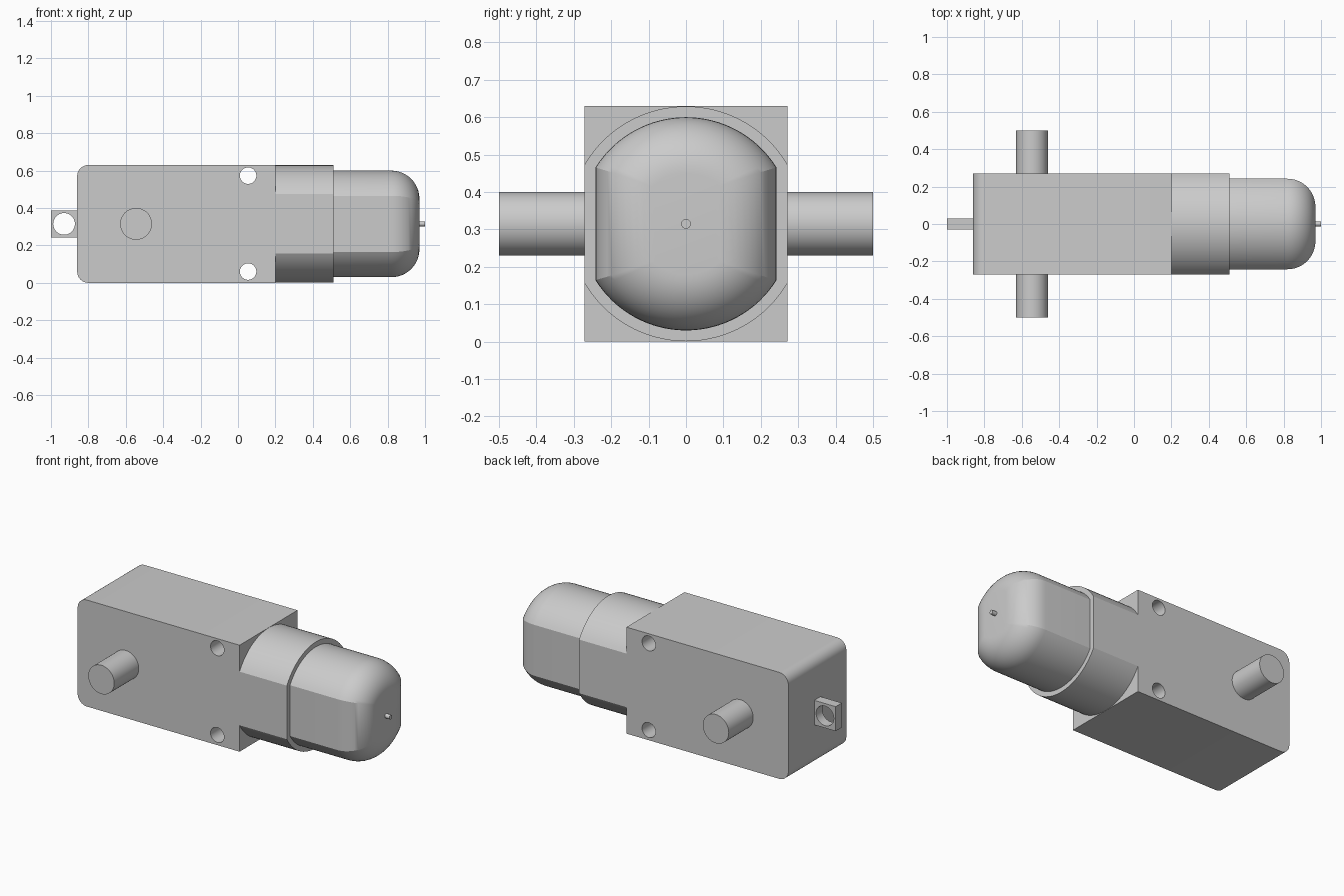
import bpy, bmesh, math
from mathutils import Matrix, Vector

if "Cube" in bpy.data.objects:
    bpy.data.objects.remove(bpy.data.objects["Cube"])

ZC = 0.315  # height of the motor axis

grey = bpy.data.materials.new("light_grey")
grey.diffuse_color = (0.6, 0.6, 0.6, 1)
grey.use_nodes = True
grey.node_tree.nodes["Principled BSDF"].inputs["Base Color"].default_value = grey.diffuse_color


def finish(name, bm):
    bmesh.ops.recalc_face_normals(bm, faces=bm.faces)
    me = bpy.data.meshes.new(name)
    bm.to_mesh(me)
    bm.free()
    ob = bpy.data.objects.new(name, me)
    bpy.context.collection.objects.link(ob)
    me.materials.append(grey)
    return ob


def activate(ob):
    bpy.ops.object.select_all(action='DESELECT')
    ob.select_set(True)
    bpy.context.view_layer.objects.active = ob


def smooth(ob, angle=25):
    activate(ob)
    bpy.ops.object.shade_smooth_by_angle(angle=math.radians(angle))


def cylinder(name, center, radius, length, axis, segs=48):
    bm = bmesh.new()
    rot = Matrix.Rotation(math.pi / 2, 4, 'X' if axis == 'y' else 'Y')
    bmesh.ops.create_cone(bm, cap_ends=True, segments=segs, radius1=radius, radius2=radius,
                          depth=length, matrix=Matrix.Translation(center) @ rot)
    return finish(name, bm)


def slab(name, outline, half_y):
    """Extrude an x-z outline symmetrically along y."""
    bm = bmesh.new()
    face = bm.faces.new([bm.verts.new((x, -half_y, z)) for x, z in outline])
    ext = bmesh.ops.extrude_face_region(bm, geom=[face])
    verts = [v for v in ext['geom'] if isinstance(v, bmesh.types.BMVert)]
    bmesh.ops.translate(bm, verts=verts, vec=Vector((0, 2 * half_y, 0)))
    return finish(name, bm)


def drill(ob, x, z, radius):
    """Cut a round hole through the part along y."""
    cutter = cylinder("hole_cutter", (x, 0, z), radius, 1.0, 'y')
    cutter.hide_render = True
    mod = ob.modifiers.new("hole", 'BOOLEAN')
    mod.operation, mod.solver, mod.object = 'DIFFERENCE', 'EXACT', cutter
    activate(ob)
    bpy.ops.object.modifier_apply(modifier=mod.name)
    bpy.data.objects.remove(cutter)


def flat_sided_ring(radius, half_width, n=32):
    """Circle with its two sides cut flat at +-half_width."""
    a0 = math.acos(half_width / radius)
    arc = [a0 + (math.pi - 2 * a0) * i / n for i in range(n + 1)]
    return [(radius * math.cos(a), radius * math.sin(a)) for a in arc + [a + math.pi for a in arc]]


def flat_sided_barrel(name, radius, half_width, stations):
    """Loft rings along x; each station is (x, inward offset)."""
    bm = bmesh.new()
    rings = [[bm.verts.new((x, y, ZC + z)) for y, z in flat_sided_ring(radius - d, half_width - d)]
             for x, d in stations]
    for a, b in zip(rings, rings[1:]):
        for i in range(len(a)):
            j = (i + 1) % len(a)
            bm.faces.new((a[i], a[j], b[j], b[i]))
    bm.faces.new(rings[0])
    bm.faces.new(rings[-1])
    return finish(name, bm)


# Gearbox housing, rounded at its rear end, with two mounting holes
R = 0.06
outline = [(0.2, 0), (0.2, 0.63)]
for cz, start in ((0.63 - R, 90), (R, 180)):
    for i in range(9):
        a = math.radians(start + 90 * i / 8)
        outline.append((-0.86 + R + R * math.cos(a), cz + R * math.sin(a)))
housing = slab("gearbox_housing", outline, 0.271)
for z in (0.06, 0.573):
    drill(housing, 0.054, z, 0.044)
smooth(housing)

# Rear mounting tab with eyelet
tab = slab("mounting_tab", [(-1, 0.243), (-0.86, 0.243), (-0.86, 0.388), (-1, 0.388)], 0.029)
drill(tab, -0.93, 0.315, 0.058)
smooth(tab)

# Output shaft sticking out on both sides
smooth(cylinder("output_shaft", (-0.545, 0, ZC), 0.085, 1.0, 'y'))

# Motor collar and rounded motor can
smooth(flat_sided_barrel("motor_collar", 0.314, 0.271, [(0.2, 0), (0.51, 0)]))
F = 0.15
fillet = [(0.97 - F + F * math.sin(t), F * (1 - math.cos(t)))
          for t in (math.pi / 2 * i / 12 for i in range(13))]
smooth(flat_sided_barrel("motor_can", 0.285, 0.242, [(0.51, 0)] + fillet))

# Motor axle tip
smooth(cylinder("axle_tip", (0.98, 0, ZC), 0.013, 0.04, 'x', 20))
